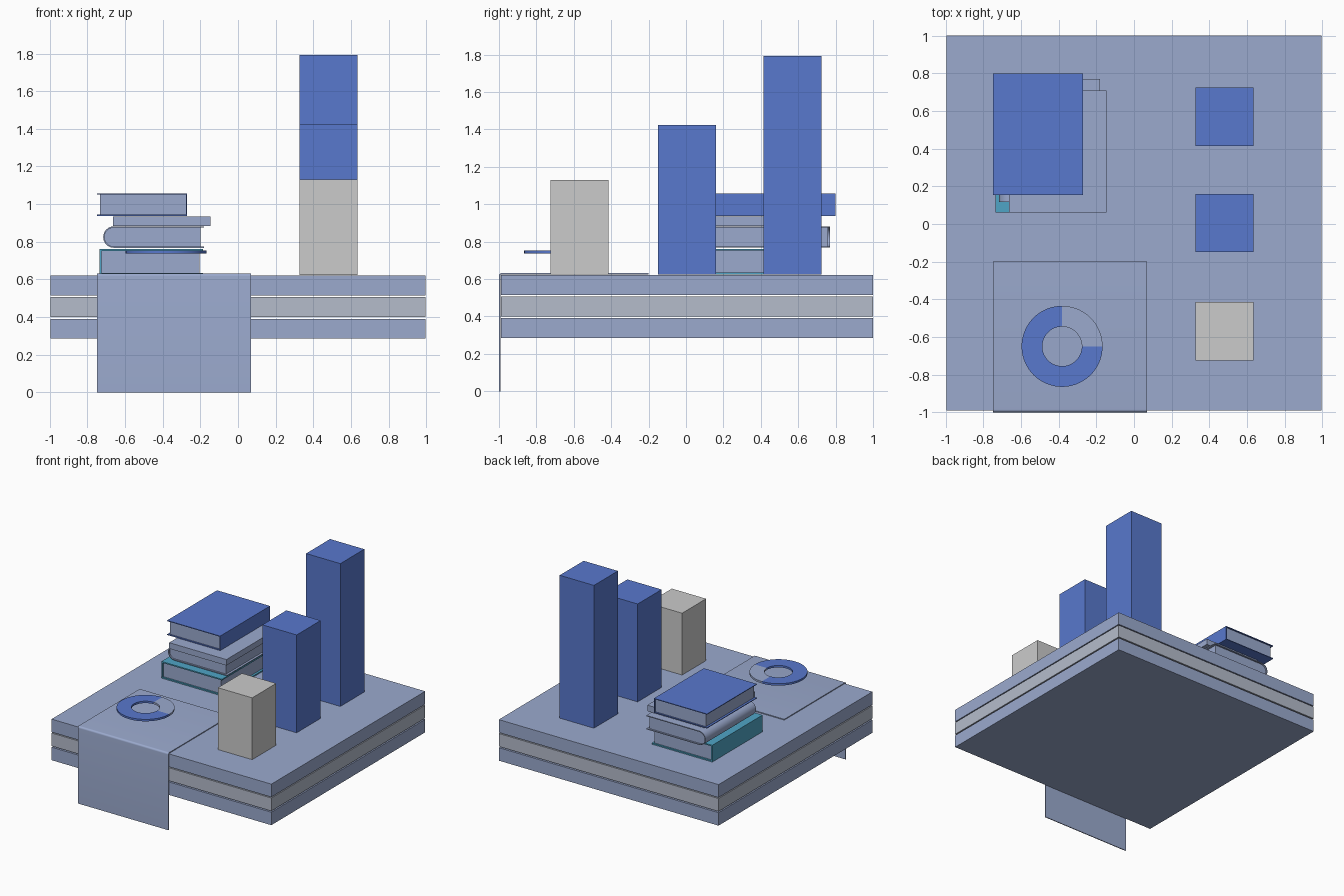
import bpy, bmesh, math

if "Cube" in bpy.data.objects:
    bpy.data.objects.remove(bpy.data.objects["Cube"])

def material(name, r, g, b):
    m = bpy.data.materials.new(name)
    m.diffuse_color = tuple(((c / 255 + 0.055) / 1.055) ** 2.4 for c in (r, g, b)) + (1,)
    m.use_nodes = True
    m.node_tree.nodes["Principled BSDF"].inputs["Base Color"].default_value = m.diffuse_color
    return m

SLATE = material("slate blue", 155, 170, 206)
SILVER = material("silver blue", 181, 188, 203)
BLUE = material("strong blue", 88, 120, 205)
GREY = material("light grey", 203, 203, 203)
TEAL = material("teal", 79, 165, 198)

def prism(name, pts, a, b, place, mat, smooth=False):
    """Extrude a 2D outline between a and b; place(u, v, w) gives the 3D point."""
    bm = bmesh.new()
    lo = [bm.verts.new(place(u, v, a)) for u, v in pts]
    hi = [bm.verts.new(place(u, v, b)) for u, v in pts]
    bm.faces.new(lo)
    bm.faces.new(hi)
    n = len(pts)
    for i in range(n):
        bm.faces.new((lo[i], lo[(i + 1) % n], hi[(i + 1) % n], hi[i]))
    bmesh.ops.recalc_face_normals(bm, faces=bm.faces)
    me = bpy.data.meshes.new(name)
    bm.to_mesh(me)
    bm.free()
    me.materials.append(mat)
    ob = bpy.data.objects.new(name, me)
    bpy.context.collection.objects.link(ob)
    if smooth:
        bpy.ops.object.select_all(action='DESELECT')
        ob.select_set(True)
        bpy.context.view_layer.objects.active = ob
        bpy.ops.object.shade_smooth_by_angle(angle=math.radians(30))
    return ob

ALONG_X = lambda u, v, w: (w, u, v)
ALONG_Y = lambda u, v, w: (u, w, v)
ALONG_Z = lambda u, v, w: (u, v, w)

def box(name, x0, x1, y0, y1, z0, z1, mat):
    prism(name, [(x0, y0), (x1, y0), (x1, y1), (x0, y1)], z0, z1, ALONG_Z, mat)

def arc(cx, cy, r, a0, a1, n):
    return [(cx + r * math.cos(math.radians(a0 + (a1 - a0) * i / n)),
             cy + r * math.sin(math.radians(a0 + (a1 - a0) * i / n))) for i in range(n + 1)]

# Three stacked slabs
for name, z, mat in (("bottom_slab", 0.285, SLATE), ("middle_slab", 0.401, SILVER), ("top_slab", 0.515, SLATE)):
    box(name, -0.995, 0.995, -0.99, 1.0, z, z + 0.106, mat)

# Bar chart columns
for name, y, top, mat in (("short_bar", -0.57, 1.13, GREY), ("medium_bar", 0.005, 1.425, BLUE), ("tall_bar", 0.57, 1.793, BLUE)):
    box(name, 0.326, 0.636, y - 0.155, y + 0.155, 0.624, top, mat)

# Sheet draped over the front edge
outer = [(-0.2, 0.632)] + arc(-0.985, 0.617, 0.015, 90, 180, 6) + [(-1.0, 0.0)]
inner = [(-0.993, 0.0)] + arc(-0.985, 0.617, 0.008, 180, 90, 6) + [(-0.2, 0.625)]
prism("draped_sheet", outer + inner, -0.75, 0.07, ALONG_X, SLATE, True)

# Ring chart: three quarters blue, one quarter slate
for name, a0, a1, mat in (("ring_main", 90, 360, BLUE), ("ring_quarter", 0, 90, SLATE)):
    n = (a1 - a0) // 5
    pts = arc(-0.382, -0.65, 0.215, a0, a1, n) + arc(-0.382, -0.65, 0.105, a1, a0, n)
    prism(name, pts, 0.737, 0.753, ALONG_Z, mat, True)

# Books: a C-shaped cover around a page block
def book(name, spine, edge, y0, y1, z0, z1, t, mat, rounded=False):
    s = 1 if edge > spine else -1
    def shell(d, end):
        if rounded:
            r = (z1 - z0) / 2
            mid = arc(spine + r, z0 + r, r - d, 90, 270, 16)
        else:
            mid = [(spine + s * d, z1 - d), (spine + s * d, z0 + d)]
        return [(end, z1 - d)] + mid + [(end, z0 + d)]
    prism(name + "_cover", shell(0, edge) + shell(t, edge)[::-1], y0, y1, ALONG_Y, mat, rounded)
    prism(name + "_pages", shell(t, edge - s * 0.018), y0 + 0.012, y1 - 0.012, ALONG_Y, SLATE, rounded)

book("bottom_book", -0.735, -0.187, 0.06, 0.71, 0.625, 0.762, 0.01, TEAL)
book("round_spine_book", -0.716, -0.18, 0.118, 0.77, 0.768, 0.882, 0.007, SLATE, True)
box("thin_book", -0.665, -0.147, 0.06, 0.71, 0.885, 0.934, SLATE)
book("top_book", -0.27, -0.75, 0.155, 0.8, 0.938, 1.057, 0.006, BLUE)
